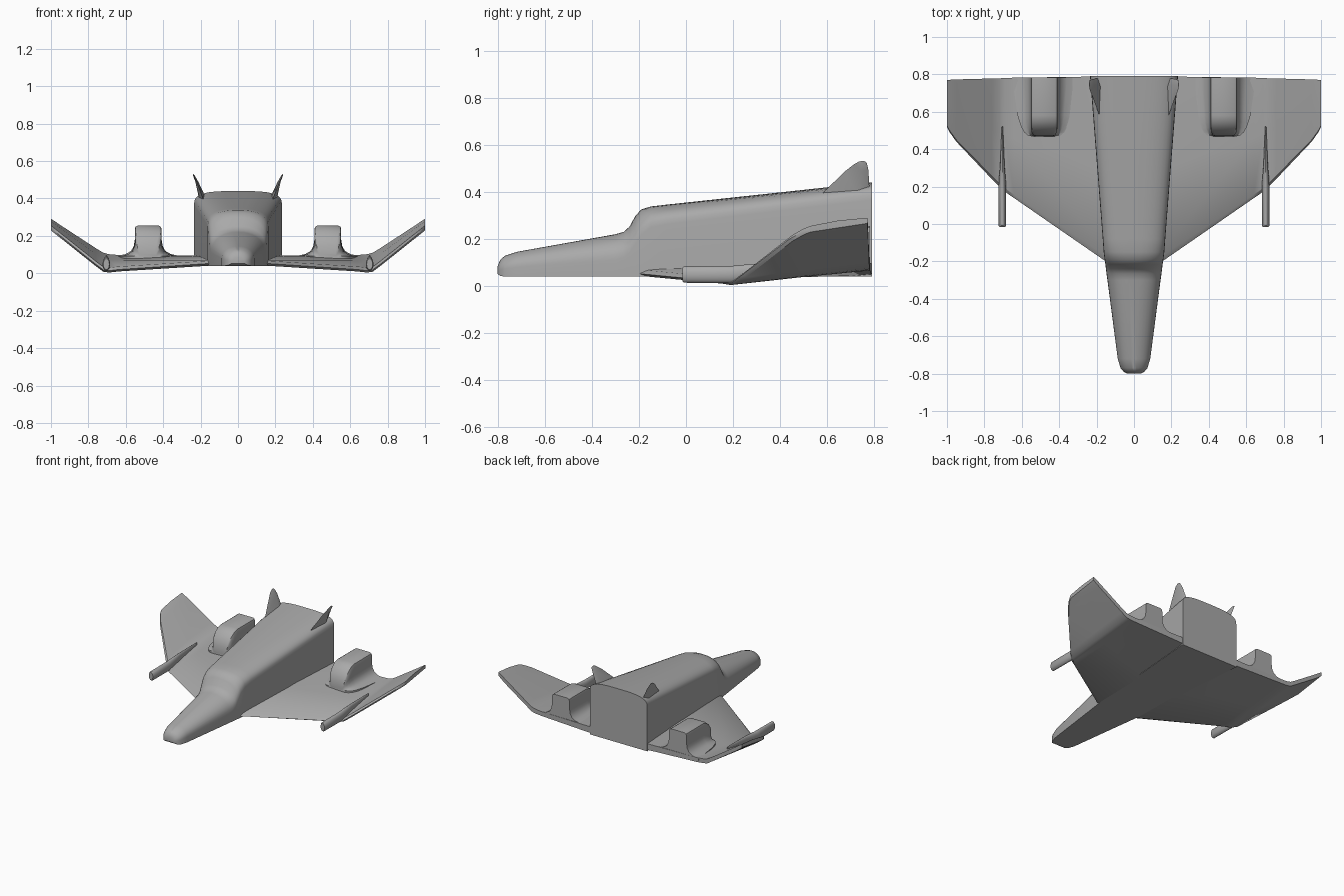
import bpy, bmesh, math

grey = bpy.data.materials.new("hull_grey")
grey.diffuse_color = (0.4, 0.4, 0.4, 1)


def loft(name, rings, mirror=True, angle=35):
    """Skin a list of equal-length closed rings, cap both ends."""
    bm = bmesh.new()
    vr = [[bm.verts.new(p) for p in r] for r in rings]
    n = len(vr[0])
    for a, b in zip(vr, vr[1:]):
        for i in range(n):
            j = (i + 1) % n
            bm.faces.new((a[i], a[j], b[j], b[i]))
    bm.faces.new(vr[0])
    bm.faces.new(vr[-1])
    bmesh.ops.recalc_face_normals(bm, faces=bm.faces[:])
    me = bpy.data.meshes.new(name)
    bm.to_mesh(me)
    bm.free()
    me.materials.append(grey)
    ob = bpy.data.objects.new(name, me)
    bpy.context.collection.objects.link(ob)
    bpy.ops.object.select_all(action='DESELECT')
    ob.select_set(True)
    bpy.context.view_layer.objects.active = ob
    bpy.ops.object.shade_smooth_by_angle(angle=math.radians(angle))
    if mirror:
        ob.modifiers.new("mirror", 'MIRROR')
    return ob


# Fuselage: straight sides up to a shoulder, then a rounded roof
def hull_ring(y, w, top, shoulder, n, bottom=0.04):
    half = [(w, bottom)]
    for k in range(10):
        t = math.radians(10 * k)
        half.append((w * math.cos(t) ** (2 / n),
                     shoulder + (top - shoulder) * math.sin(t) ** (2 / n)))
    pts = half + [(0, top)] + [(-x, z) for x, z in reversed(half)]
    return [(x, y, z) for x, z in pts]


loft("fuselage", [hull_ring(*s) for s in [
    (-0.80, 0.035, 0.085, 0.062, 2, 0.052),
    (-0.79, 0.055, 0.110, 0.067, 2, 0.043),
    (-0.77, 0.072, 0.128, 0.072, 2),
    (-0.72, 0.087, 0.145, 0.080, 2.1),
    (-0.30, 0.142, 0.220, 0.110, 2.2),
    (-0.265, 0.147, 0.230, 0.120, 2.2),
    (-0.24, 0.150, 0.252, 0.140, 2.2),
    (-0.215, 0.153, 0.298, 0.180, 2.2),
    (-0.19, 0.157, 0.325, 0.220, 2.3),
    (-0.15, 0.162, 0.338, 0.250, 2.4),
    (-0.08, 0.167, 0.346, 0.262, 2.5),
    (0.79, 0.235, 0.440, 0.365, 3.2)]], mirror=False)


# Wing with upturned tip: leading edge, trailing edge and heights per station
def wing_ring(x, y0, y1, z0, zb, zt):
    def p(f, a, b, bulge=0):
        return (x, y0 + (y1 - y0) * f, a + (b - a) * f + bulge)
    lo, hi = z0 - 0.012, z0 + 0.014
    return [p(0, z0, z0), p(0.03, hi, zt), p(0.5, hi, zt, 0.006), p(1, hi, zt),
            p(1, lo, zb), p(0.5, lo, zb), p(0.03, lo, zb)]


loft("wing", [wing_ring(*s) for s in [
    (0.10, -0.235, 0.790, 0.056, 0.045, 0.095),
    (0.64, 0.138, 0.782, 0.020, 0.066, 0.098),
    (0.69, 0.172, 0.780, 0.014, 0.070, 0.102),
    (0.72, 0.200, 0.779, 0.018, 0.076, 0.110),
    (0.76, 0.240, 0.778, 0.048, 0.102, 0.134),
    (0.95, 0.440, 0.773, 0.200, 0.226, 0.258),
    (0.985, 0.490, 0.771, 0.228, 0.252, 0.282),
    (1.00, 0.520, 0.770, 0.240, 0.266, 0.290)]])


# Engine nacelle with flared foot
def nacelle_ring(y, w, top, flare):
    h = top - 0.085
    half = [(w + flare, 0.080), (w + flare, 0.092), (w + flare * 0.5, 0.085 + h * 0.10),
            (w + flare * 0.2, 0.085 + h * 0.20), (w + flare * 0.05, 0.085 + h * 0.36),
            (w, 0.085 + h * 0.55), (w, top - h * 0.12),
            (w - 0.004, top - h * 0.04), (w - 0.016, top)]
    pts = half + [(-x, z) for x, z in reversed(half)]
    return [(0.48 + x, y, z) for x, z in pts]


loft("engine_nacelle", [nacelle_ring(*s) for s in [
    (0.468, 0.045, 0.105, 0.02), (0.474, 0.058, 0.150, 0.03),
    (0.490, 0.067, 0.190, 0.04), (0.515, 0.071, 0.222, 0.05),
    (0.545, 0.072, 0.245, 0.06), (0.580, 0.072, 0.255, 0.07),
    (0.782, 0.072, 0.255, 0.10)]])

# Tail fins leaning outward
loft("tail_fin", [
    [(0.178, 0.56, 0.375), (0.163, 0.73, 0.385), (0.185, 0.78, 0.40), (0.205, 0.73, 0.385)],
    [(0.220, 0.675, 0.487), (0.212, 0.745, 0.489), (0.222, 0.775, 0.492), (0.228, 0.745, 0.489)],
    [(0.236, 0.715, 0.518), (0.233, 0.745, 0.525), (0.238, 0.768, 0.522), (0.241, 0.745, 0.525)],
    [(0.239, 0.735, 0.529), (0.238, 0.745, 0.531), (0.240, 0.760, 0.530), (0.241, 0.745, 0.531)]])


# Wing gun: oval barrel tapering back into the wing fold
def gun_ring(y, rx, rz, zc):
    return [(0.704 + rx * math.cos(a), y, zc + rz * math.sin(a))
            for a in (math.tau * k / 20 for k in range(20))]


loft("wing_gun", [gun_ring(*s) for s in [
    (-0.015, 0.016, 0.029, 0.049), (-0.008, 0.020, 0.035, 0.049),
    (0.19, 0.020, 0.036, 0.049), (0.24, 0.018, 0.036, 0.054),
    (0.31, 0.012, 0.032, 0.063), (0.52, 0.003, 0.012, 0.085)]])
